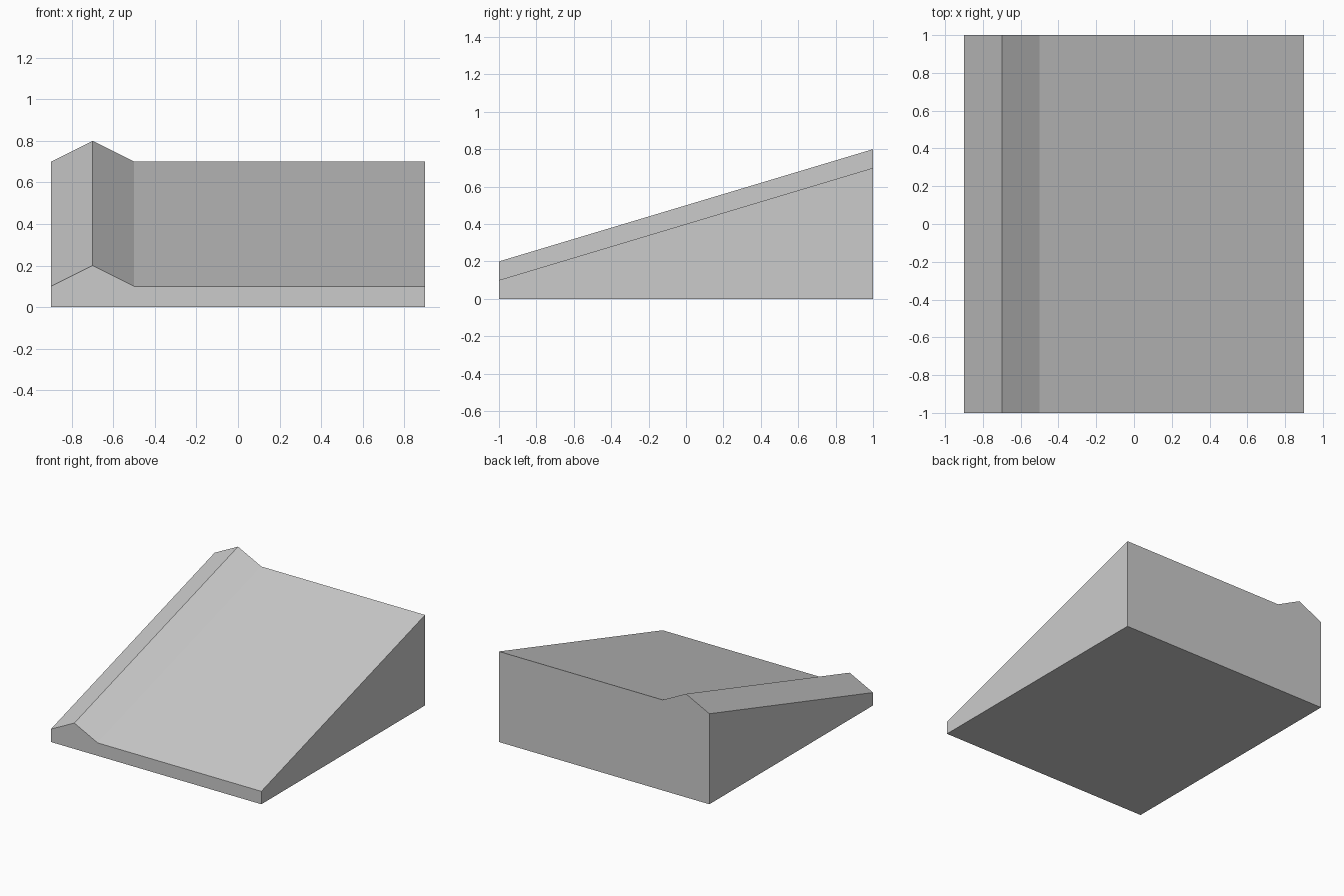
import bpy
import bmesh

cube = bpy.data.objects.get("Cube")
if cube:
    bpy.data.objects.remove(cube, do_unlink=True)

# Single flat colour
grey = bpy.data.materials.new("light_grey")
grey.use_nodes = True
colour = (0.6, 0.6, 0.6, 1)
grey.diffuse_color = colour
grey.node_tree.nodes["Principled BSDF"].inputs["Base Color"].default_value = colour

HALF_LENGTH = 1.0
RISE = 0.6

# Front cross-section: flat deck with a raised kerb along one edge
profile = [(-0.9, 0), (0.9, 0), (0.9, 0.1), (-0.5, 0.1), (-0.7, 0.2), (-0.9, 0.1)]

bm = bmesh.new()
front = bm.faces.new([bm.verts.new((x, -HALF_LENGTH, z)) for x, z in profile])

# Extrude to the back, lifting the upper edge to form the slope
result = bmesh.ops.extrude_face_region(bm, geom=[front], use_keep_orig=True)
for item in result["geom"]:
    if isinstance(item, bmesh.types.BMVert):
        item.co.y = HALF_LENGTH
        if item.co.z > 0:
            item.co.z += RISE
bmesh.ops.recalc_face_normals(bm, faces=bm.faces[:])

mesh = bpy.data.meshes.new("ramp")
bm.to_mesh(mesh)
bm.free()
mesh.materials.append(grey)
ramp = bpy.data.objects.new("ramp_with_kerb", mesh)
bpy.context.collection.objects.link(ramp)
